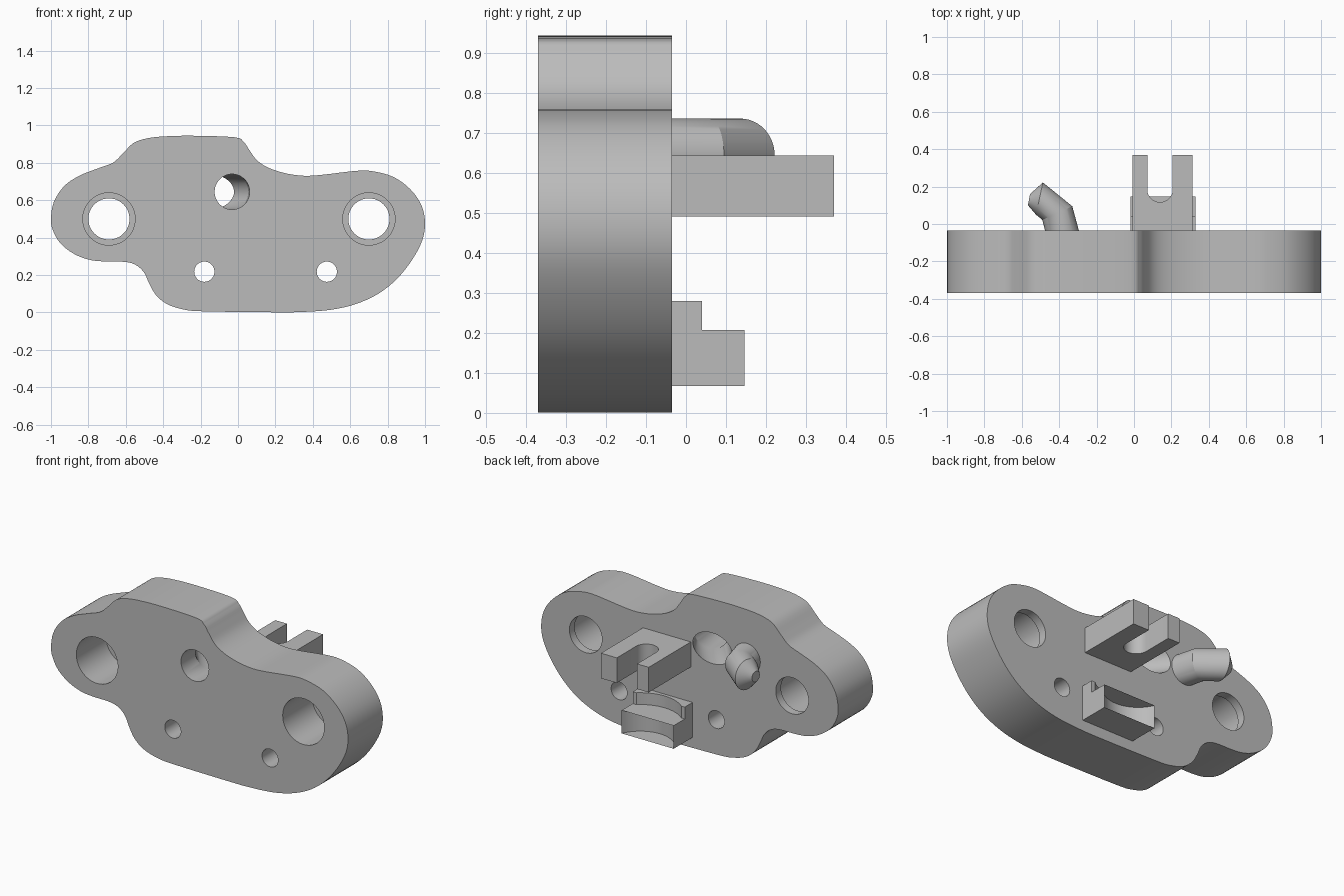
import bpy, bmesh, math
from mathutils import Vector

if "Cube" in bpy.data.objects:
    bpy.data.objects.remove(bpy.data.objects["Cube"])

grey = bpy.data.materials.new("plain_grey")
grey.diffuse_color = (0.5, 0.5, 0.5, 1)
grey.use_nodes = True
grey.node_tree.nodes["Principled BSDF"].inputs["Base Color"].default_value = grey.diffuse_color
FRONT, BACK = -0.37, -0.035


def make(name, rings):
    """Skin a list of equal-length closed rings and cap both ends."""
    bm = bmesh.new()
    vs = [[bm.verts.new(p) for p in r] for r in rings]
    n = len(vs[0])
    for a, b in zip(vs, vs[1:]):
        for i in range(n):
            bm.faces.new((a[i], a[(i + 1) % n], b[(i + 1) % n], b[i]))
    bm.faces.new(vs[0][::-1])
    bm.faces.new(vs[-1])
    bmesh.ops.recalc_face_normals(bm, faces=bm.faces)
    me = bpy.data.meshes.new(name)
    bm.to_mesh(me)
    bm.free()
    me.materials.append(grey)
    ob = bpy.data.objects.new(name, me)
    bpy.context.collection.objects.link(ob)
    return ob


def prism_y(name, pts, y0, y1):
    return make(name, [[(x, y, z) for x, z in pts] for y in (y0, y1)])


def prism_z(name, pts, z0, z1):
    return make(name, [[(x, y, z) for x, y in pts] for z in (z0, z1)])


def arc(cx, cy, r, a0, a1, n):
    return [(cx + r * math.cos(a0 + (a1 - a0) * i / n),
             cy + r * math.sin(a0 + (a1 - a0) * i / n)) for i in range(n + 1)]


def circle(cx, cy, r, n=48):
    return arc(cx, cy, r, 0, 2 * math.pi, n)[:-1]


def oval(p, q, rz, z=0.645, n=48):
    """Ring whose x-y diameter runs from p to q, with half height rz."""
    p, q = Vector(p), Vector(q)
    m, h = (p + q) / 2, (p - q) / 2
    return [(*(m + h * math.cos(2 * math.pi * i / n)),
             z + rz * math.sin(2 * math.pi * i / n)) for i in range(n)]


def cut(ob, cutter):
    m = ob.modifiers.new("cut", 'BOOLEAN')
    m.operation, m.solver, m.object = 'DIFFERENCE', 'EXACT', cutter
    activate(ob)
    bpy.ops.object.modifier_apply(modifier=m.name)
    bpy.data.objects.remove(cutter)


def activate(ob):
    bpy.ops.object.select_all(action='DESELECT')
    ob.select_set(True)
    bpy.context.view_layer.objects.active = ob


def spline(pts, steps=4):
    """Closed Catmull-Rom curve through the points."""
    out, n = [], len(pts)
    for i in range(n):
        a, b, c, d = (Vector(pts[(i + k) % n]) for k in (-1, 0, 1, 2))
        for s in range(steps):
            t = s / steps
            out.append(tuple(0.5 * (2 * b + (c - a) * t + (2 * a - 5 * b + 4 * c - d) * t * t
                                    + (3 * b - a - 3 * c + d) * t ** 3)))
    return out


# plate with a wavy outline
outline = [(-1, .5), (-.985, .59), (-.93, .675), (-.85, .73), (-.75, .77), (-.67, .8),
           (-.62, .845), (-.56, .905), (-.49, .93), (-.4, .941), (-.25, .945), (-.02, .937),
           (.03, .912), (.06, .87), (.1, .815), (.16, .775), (.25, .745), (.35, .731),
           (.45, .736), (.63, .757), (.72, .755), (.83, .725), (.92, .66), (.98, .575),
           (1, .48), (.985, .385), (.93, .28), (.85, .18), (.75, .1), (.63, .045),
           (.5, .015), (.35, .003), (.2, .001), (-.18, .006), (-.29, .016), (-.38, .045),
           (-.44, .095), (-.475, .155), (-.5, .21), (-.54, .25), (-.6, .27), (-.72, .273),
           (-.8, .283), (-.88, .315), (-.95, .37), (-.99, .44)]
plate = prism_y("plate", spline(outline), FRONT, BACK)

# bolt holes, counterbored from the front, and two small holes
for x in (-0.69, 0.70):
    cut(plate, prism_y("bore_cutter", circle(x, 0.5, 0.14), -0.5, -0.085))
    cut(plate, prism_y("bolt_cutter", circle(x, 0.5, 0.11), -0.5, 0.1))
for x in (-0.18, 0.475):
    cut(plate, prism_y("pin_cutter", circle(x, 0.218, 0.054), -0.5, 0.1))

# bent passage leaning towards the peg
cut(plate, make("passage_cutter", [
    oval((-0.125, -0.45), (0.065, -0.45), 0.095),
    oval((-0.125, -0.23), (0.055, -0.16), 0.094),
    oval((-0.33, 0.02), (-0.055, 0.02), 0.093)]))

# bent peg with a blunt tip
peg = make("bent_peg", [
    oval((-0.47, -0.06), (-0.288, -0.06), 0.092),
    oval((-0.49, 0.022), (-0.33, 0.095), 0.092),
    oval((-0.524, 0.05), (-0.487, 0.222), 0.092),
    oval((-0.567, 0.10), (-0.556, 0.16), 0.032)])

# fork with a round-ended slot
slot = arc(0.139, 0.185, 0.068, 0, -math.pi, 24)
fork = prism_z("fork", [(-0.008, BACK), (0.314, BACK), (0.314, 0.37), (0.207, 0.37)]
               + slot + [(0.071, 0.37), (-0.008, 0.37)], 0.492, 0.645)


# stepped cradle with concentric hollow faces
def cradle(name, y_end, r, z0, z1):
    cx, cy, half = 0.155, 0.22, 0.175
    a = math.asin((cy - y_end) / r)
    hollow = arc(cx, cy, r, -a, a - math.pi, 24)
    pts = [(cx - half, BACK), (cx + half, BACK), (cx + half, y_end)] + hollow
    return prism_z(name, pts + [(cx - half, y_end)], z0, z1)


lower = cradle("cradle_lower", 0.147, 0.19, 0.067, 0.208)
upper = cradle("cradle_upper", 0.04, 0.235, 0.208, 0.28)

for ob in (plate, peg, fork, lower, upper):
    activate(ob)
    bpy.ops.object.shade_smooth_by_angle(angle=math.radians(25))
